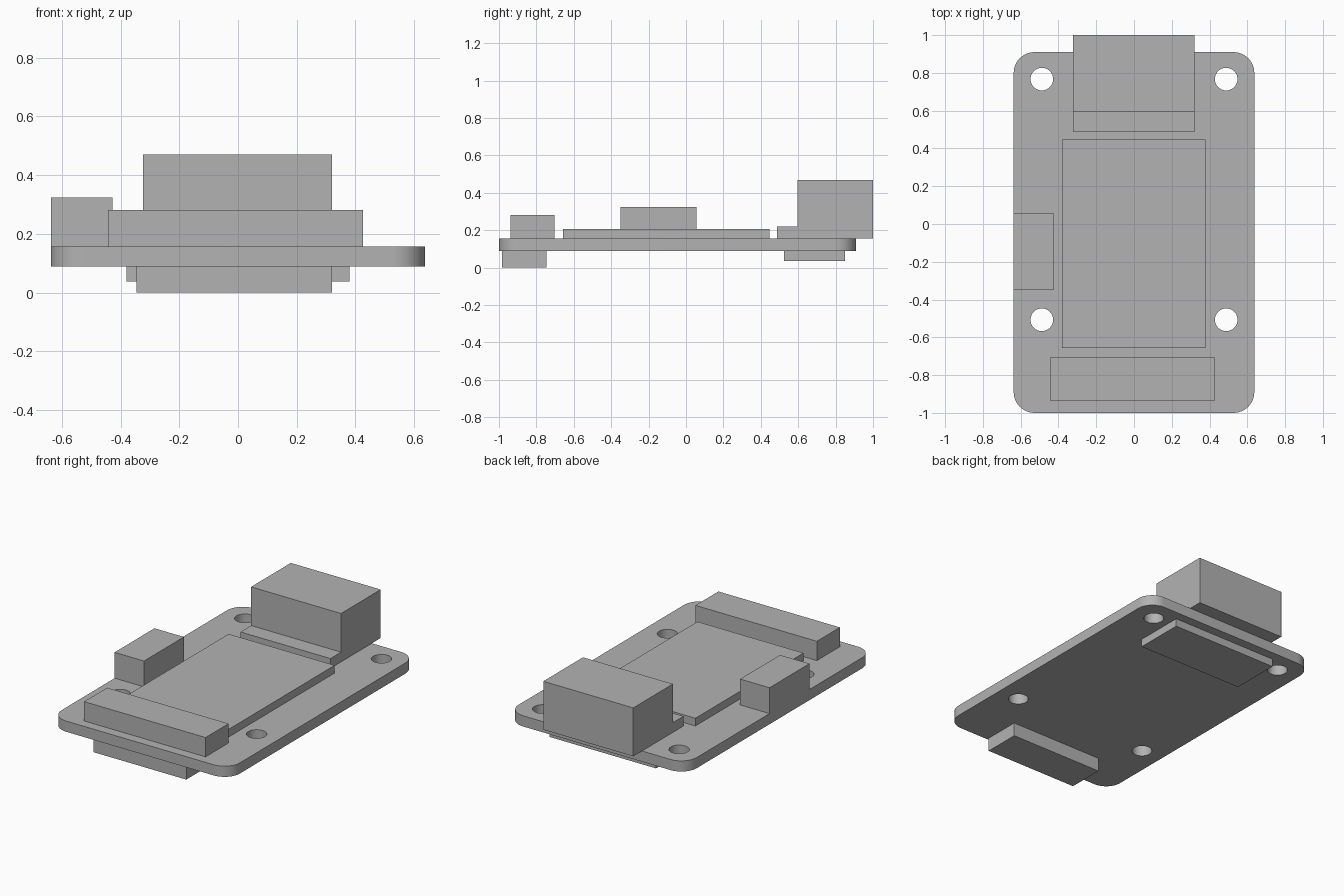
import bpy
import bmesh
from math import cos, sin, pi

cube = bpy.data.objects.get("Cube")
if cube:
    bpy.data.objects.remove(cube, do_unlink=True)

grey = bpy.data.materials.new("plain grey")
grey.use_nodes = True
colour = (0.45, 0.45, 0.45, 1)
grey.diffuse_color = colour
grey.node_tree.nodes["Principled BSDF"].inputs["Base Color"].default_value = colour

BOTTOM, TOP = 0.088, 0.157


def add_object(name, bm):
    mesh = bpy.data.meshes.new(name)
    bm.normal_update()
    bm.to_mesh(mesh)
    bm.free()
    mesh.materials.append(grey)
    obj = bpy.data.objects.new(name, mesh)
    bpy.context.collection.objects.link(obj)
    return obj


def box(name, x, y, z):
    bm = bmesh.new()
    bmesh.ops.create_cube(bm, size=1)
    for v in bm.verts:
        v.co = [(lo + hi) / 2 + c * (hi - lo) for c, (lo, hi) in zip(v.co, (x, y, z))]
    return add_object(name, bm)


def arc(cx, cy, radius, start, sweep, steps):
    angles = [start + sweep * i / steps for i in range(steps + 1)]
    return [(cx + radius * cos(a), cy + radius * sin(a)) for a in angles]


def prism_board(name, loops):
    # Fill the outline around its holes, then raise it to full thickness
    bm = bmesh.new()
    for loop in loops:
        verts = [bm.verts.new((x, y, BOTTOM)) for x, y in loop]
        for a, b in zip(verts, verts[1:] + verts[:1]):
            bm.edges.new((a, b))
    bmesh.ops.triangle_fill(bm, edges=bm.edges[:], use_beauty=True, use_dissolve=False)
    raised = bmesh.ops.extrude_face_region(bm, geom=bm.faces[:], use_keep_orig=True)["geom"]
    for v in raised:
        if isinstance(v, bmesh.types.BMVert):
            v.co.z = TOP
    bmesh.ops.recalc_face_normals(bm, faces=bm.faces[:])
    return add_object(name, bm)


# Circuit board: rounded rectangle with four mounting holes
half_width, front, back, corner = 0.637, -1.0, 0.91, 0.11
left, rear, fore = half_width - corner, back - corner, front + corner
outline = []
for i, (cx, cy) in enumerate([(left, rear), (-left, rear), (-left, fore), (left, fore)]):
    outline += arc(cx, cy, corner, i * pi / 2, pi / 2, 12)
holes = [arc(sx * 0.488, y, 0.06, 0, 2 * pi, 32)[:-1] for sx in (-1, 1) for y in (0.767, -0.507)]
board = prism_board("circuit_board", [outline] + holes)

# Parts on the upper face
box("display_panel", (-0.38, 0.378), (-0.657, 0.447), (TOP, 0.207))
box("front_header", (-0.443, 0.425), (-0.938, -0.703), (TOP, 0.282))
box("side_connector", (-half_width, -0.427), (-0.35, 0.057), (TOP, 0.324))
box("rear_socket", (-0.323, 0.32), (0.595, 1.0), (TOP, 0.47))
box("rear_socket_step", (-0.323, 0.32), (0.487, 0.595), (TOP, 0.22))

# Parts on the underside
box("lower_front_header", (-0.345, 0.32), (-0.985, -0.745), (0, BOTTOM))
box("lower_rear_chip", (-0.38, 0.38), (0.525, 0.85), (0.037, BOTTOM))

# Smooth only the rounded edges of the board
bpy.ops.object.select_all(action="DESELECT")
board.select_set(True)
bpy.context.view_layer.objects.active = board
bpy.ops.object.shade_smooth_by_angle(angle=pi / 6)
